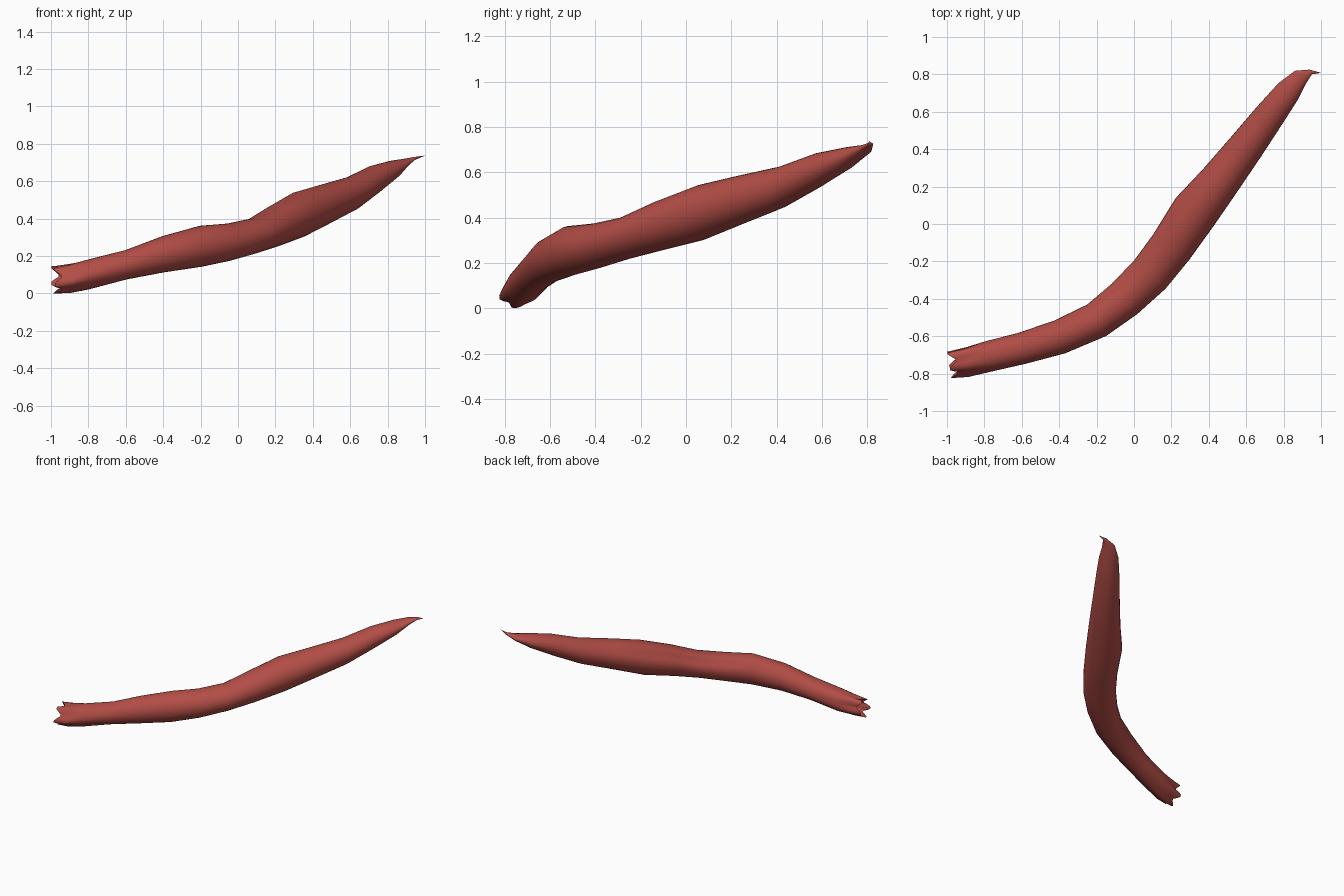
import bpy
import bmesh
from math import sin, cos, pi, exp
from mathutils import Vector

old = bpy.data.objects.get("Cube")
if old:
    bpy.data.objects.remove(old, do_unlink=True)

SIDES = 30

# Pepper stations: centre x, centre y, half width, top z, bottom z
STATIONS = [
    (-0.97, -0.745, 0.066, 0.150, 0.015), (-0.90, -0.735, 0.076, 0.165, 0.015),
    (-0.80, -0.712, 0.082, 0.190, 0.030), (-0.60, -0.665, 0.085, 0.240, 0.082),
    (-0.40, -0.605, 0.092, 0.315, 0.120), (-0.20, -0.515, 0.098, 0.370, 0.150),
    (-0.05, -0.400, 0.106, 0.382, 0.182), (0.085, -0.270, 0.113, 0.410, 0.222),
    (0.20, -0.122, 0.118, 0.480, 0.260), (0.325, 0.065, 0.126, 0.552, 0.307),
    (0.455, 0.225, 0.110, 0.590, 0.372), (0.605, 0.420, 0.095, 0.633, 0.450),
    (0.725, 0.580, 0.082, 0.692, 0.540), (0.825, 0.710, 0.068, 0.718, 0.622),
    (0.89, 0.785, 0.045, 0.728, 0.685), (0.945, 0.813, 0.014, 0.738, 0.722),
]


def ring(bm, i, scale=1.0, shift=0.0):
    """Upright oval cross-section, folded near the stalk and creased at the bend."""
    x, y, w, top, bottom = STATIONS[i]
    before, after = STATIONS[max(i - 1, 0)], STATIONS[min(i + 1, len(STATIONS) - 1)]
    along = Vector((after[0] - before[0], after[1] - before[1], 0)).normalized()
    side = Vector((along.y, -along.x, 0))
    fold = max(0.0, (-0.78 - x) / 0.19)
    crease = 0.16 * exp(-((x - 0.15) / 0.25) ** 2)
    verts = []
    for k in range(SIDES):
        a = 2 * pi * k / SIDES
        r = scale * (1 + fold * (0.12 * cos(5 * a + 0.6) + 0.07 * cos(3 * a)))
        r *= 1 - crease * exp(-((a - 2.5) / 0.25) ** 2)
        lateral = w * r * cos(a)
        height = (top + bottom) / 2 + (top - bottom) / 2 * r * sin(a)
        height -= 0.25 * fold * lateral
        ragged = -0.022 * fold * cos(5 * a + 0.6) if i == 0 else 0
        p = Vector((x, y, height)) + side * lateral + along * (ragged + shift)
        verts.append(bm.verts.new(p))
    return verts


def bridge(bm, a, b):
    for k in range(SIDES):
        n = (k + 1) % SIDES
        bm.faces.new((a[k], a[n], b[n], b[k]))


# Body skin with a hollow, torn stalk end and a fine hooked tip
bm = bmesh.new()
rings = [ring(bm, 0, 0.35, 0.09), ring(bm, 0, 0.75, 0.02)]
rings += [ring(bm, i) for i in range(len(STATIONS))]
for a, b in zip(rings, rings[1:]):
    bridge(bm, a, b)
bm.faces.new(rings[0])
tip = bm.verts.new((1.0, 0.808, 0.745))
for k in range(SIDES):
    bm.faces.new((rings[-1][k], rings[-1][(k + 1) % SIDES], tip))
bmesh.ops.recalc_face_normals(bm, faces=bm.faces)

# Rest the lowest point on the ground
lowest = min(v.co.z for v in bm.verts)
for v in bm.verts:
    v.co.z -= lowest

mesh = bpy.data.meshes.new("pepper_body")
bm.to_mesh(mesh)
bm.free()
pepper = bpy.data.objects.new("pepper_body", mesh)
bpy.context.collection.objects.link(pepper)

# Dried red skin
red = bpy.data.materials.new("dull_red")
red.use_nodes = True
colour = (0.45, 0.075, 0.062, 1)
red.diffuse_color = colour
bsdf = next(n for n in red.node_tree.nodes if n.type == "BSDF_PRINCIPLED")
bsdf.inputs["Base Color"].default_value = colour
mesh.materials.append(red)

bpy.ops.object.select_all(action="DESELECT")
pepper.select_set(True)
bpy.context.view_layer.objects.active = pepper
bpy.ops.object.shade_smooth_by_angle(angle=pi / 3)
